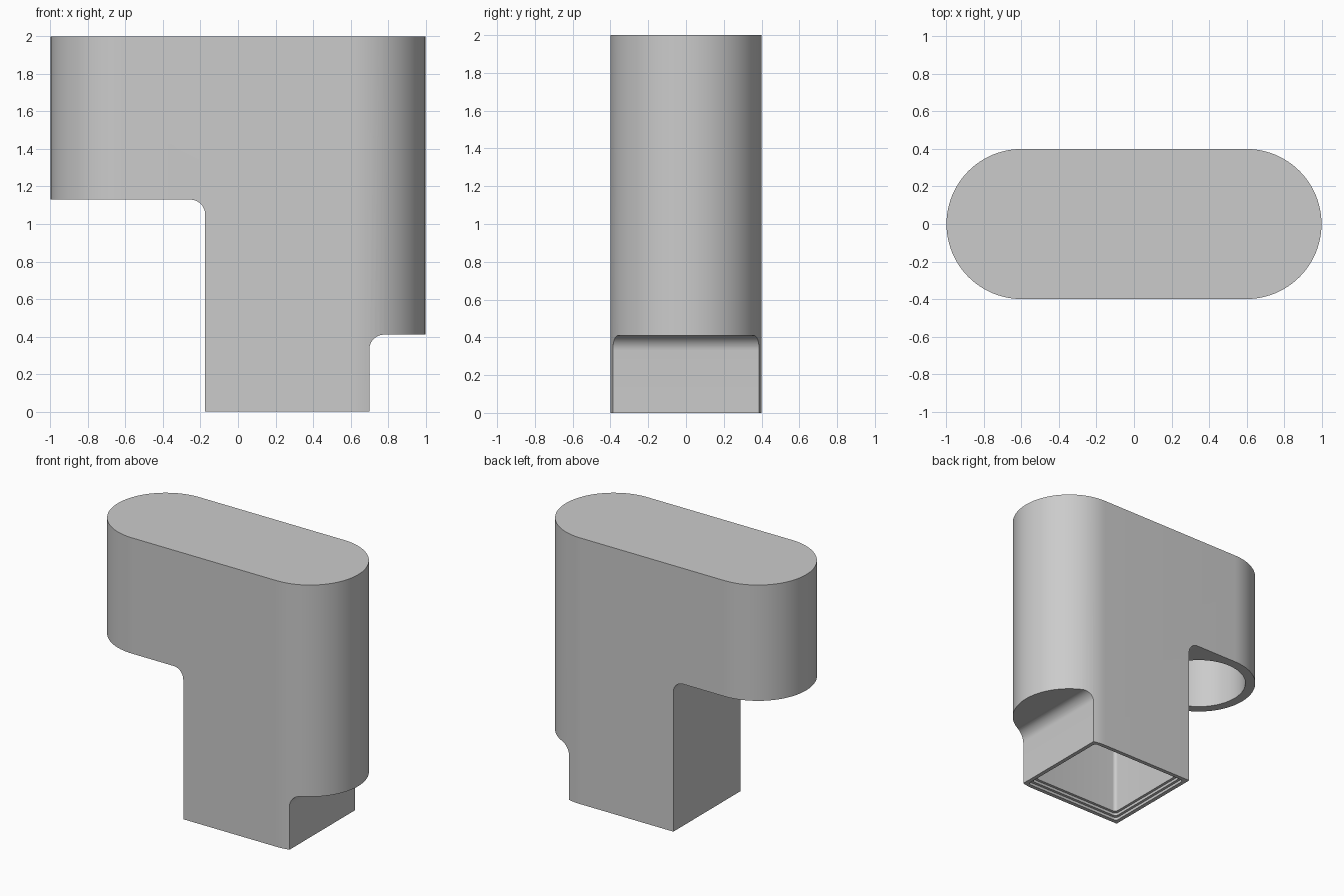
import bpy, bmesh, math
from mathutils import Vector

if "Cube" in bpy.data.objects:
    bpy.data.objects.remove(bpy.data.objects["Cube"], do_unlink=True)

grey = bpy.data.materials.new("plain grey")
grey.use_nodes = True
COLOUR = (0.6, 0.6, 0.6, 1)
grey.diffuse_color = COLOUR
grey.node_tree.nodes["Principled BSDF"].inputs["Base Color"].default_value = COLOUR


def arc(cx, cy, r, start, end, steps):
    """Points along an arc, angles in degrees."""
    angles = [math.radians(start + (end - start) * i / steps) for i in range(steps + 1)]
    return [(cx + r * math.cos(a), cy + r * math.sin(a)) for a in angles]


def rounded_rect(x0, x1, y0, y1, r, steps=8):
    return (arc(x1 - r, y1 - r, r, 0, 90, steps) + arc(x0 + r, y1 - r, r, 90, 180, steps)
            + arc(x0 + r, y0 + r, r, 180, 270, steps) + arc(x1 - r, y0 + r, r, 270, 360, steps))


def prism(name, points, low, high, upright=True):
    """Extrude a flat outline along z, or along y when not upright."""
    bm = bmesh.new()
    verts = [bm.verts.new((a, b, low) if upright else (a, low, b)) for a, b in points]
    face = bm.faces.new(verts)
    top = bmesh.ops.extrude_face_region(bm, geom=[face])["geom"]
    shift = Vector((0, 0, high - low)) if upright else Vector((0, high - low, 0))
    bmesh.ops.translate(bm, verts=[v for v in top if isinstance(v, bmesh.types.BMVert)], vec=shift)
    bmesh.ops.remove_doubles(bm, verts=bm.verts, dist=1e-5)
    bmesh.ops.recalc_face_normals(bm, faces=bm.faces)
    mesh = bpy.data.meshes.new(name)
    bm.to_mesh(mesh)
    bm.free()
    mesh.materials.append(grey)
    obj = bpy.data.objects.new(name, mesh)
    bpy.context.collection.objects.link(obj)
    return obj


R, HALF = 0.4, 0.6                      # end radius, half length of the straight side
LEG_MIN, LEG_MAX = -0.175, 0.7          # sides of the leg
HIGH_NOTCH, LOW_NOTCH = 1.13, 0.41
FILLET, WALL, CEILING = 0.08, 0.07, 1.93

# Main body: a tall block with half-round ends
body = prism("housing_body", arc(HALF, 0, R, -90, 90, 48) + arc(-HALF, 0, R, 90, 270, 48), 0, 2)

# Notches on both sides of the leg, each with one rounded inner corner
cutters = [
    prism("right_notch_cutter", [(-1.2, -0.2), (LEG_MIN, -0.2)]
          + arc(LEG_MIN - FILLET, HIGH_NOTCH - FILLET, FILLET, 0, 90, 12)
          + [(-1.2, HIGH_NOTCH)], -0.6, 0.6, False),
    prism("left_notch_cutter", [(1.2, -0.2), (LEG_MAX, -0.2)]
          + arc(LEG_MAX + FILLET, LOW_NOTCH - FILLET, FILLET, 180, 90, 12)
          + [(1.2, LOW_NOTCH)], -0.6, 0.6, False),
    # Round bore under the overhang
    prism("bore_cutter", arc(-HALF, 0, R - WALL, 0, 360, 64)[:-1], 1, CEILING),
]

# Leg cavity with a stepped lip at its mouth
for inset, depth in ((0.03, 0.02), (0.05, 0.04), (WALL, CEILING)):
    outline = rounded_rect(LEG_MIN + inset, LEG_MAX - inset, inset - R, R - inset, 0.025)
    cutters.append(prism("leg_cavity_cutter", outline, -0.1, depth))

for cutter in cutters:
    mod = body.modifiers.new(cutter.name, "BOOLEAN")
    mod.operation = "DIFFERENCE"
    mod.solver = "EXACT"
    mod.object = cutter

# Bake the cuts and drop the helpers
bpy.context.view_layer.update()
graph = bpy.context.evaluated_depsgraph_get()
result = bpy.data.meshes.new_from_object(body.evaluated_get(graph))
body.modifiers.clear()
body.data = result
for cutter in cutters:
    bpy.data.objects.remove(cutter, do_unlink=True)

bpy.ops.object.select_all(action="DESELECT")
body.select_set(True)
bpy.context.view_layer.objects.active = body
bpy.ops.object.shade_smooth_by_angle(angle=math.radians(30))
